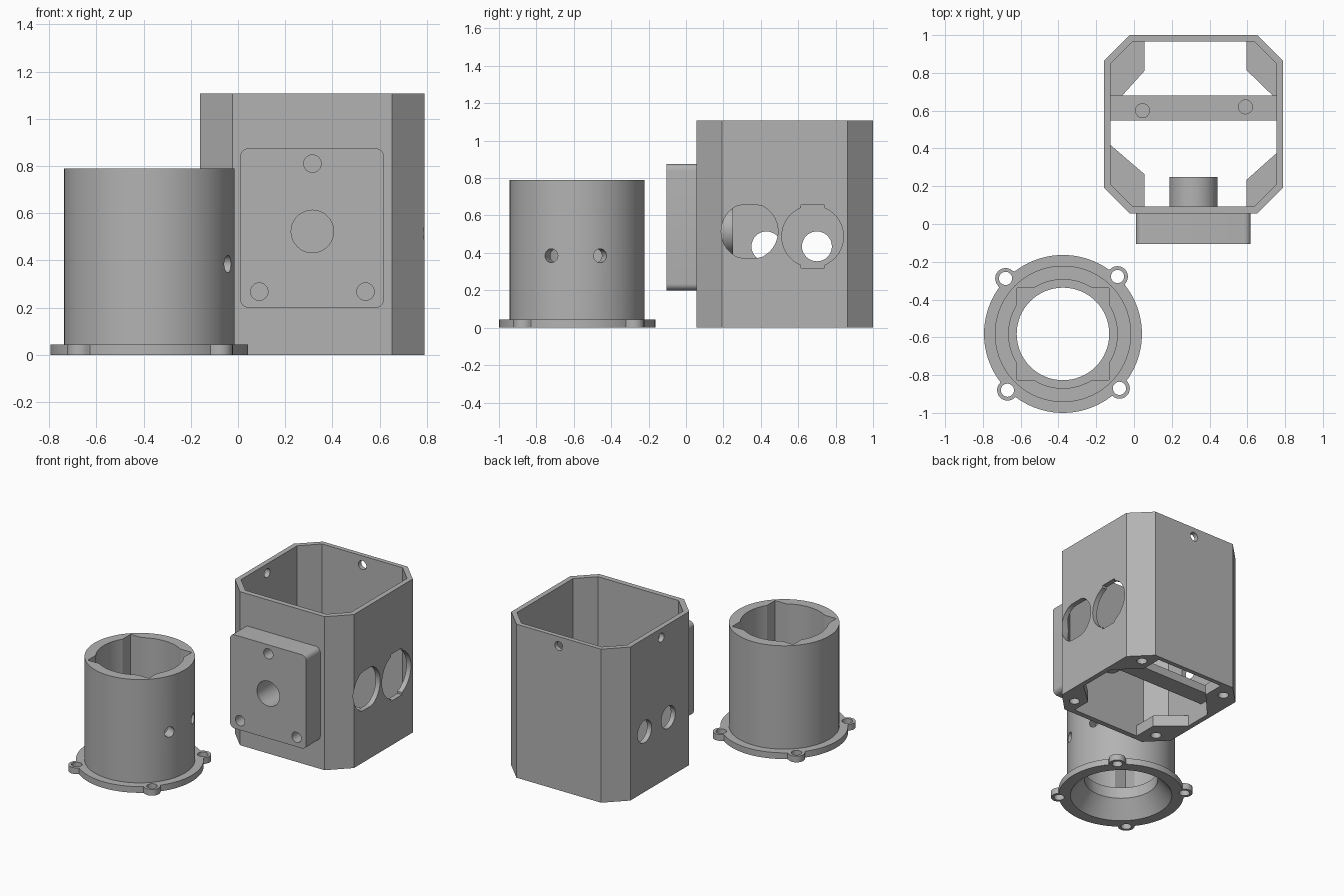
import bpy, bmesh, math
from math import cos, sin, pi

if "Cube" in bpy.data.objects:
    bpy.data.objects.remove(bpy.data.objects["Cube"])

grey = bpy.data.materials.new("plain_grey")
grey.diffuse_color = (0.45, 0.45, 0.45, 1)
grey.use_nodes = True
grey.node_tree.nodes["Principled BSDF"].inputs["Base Color"].default_value = grey.diffuse_color


def prism(name, pts, a, b, axis="z"):
    """Extrude a 2D outline from a to b along an axis."""
    place = {"z": lambda u, v, w: (u, v, w),
             "y": lambda u, v, w: (u, w, v),
             "x": lambda u, v, w: (w, u, v)}[axis]
    bm = bmesh.new()
    low = [bm.verts.new(place(u, v, a)) for u, v in pts]
    top = [bm.verts.new(place(u, v, b)) for u, v in pts]
    bm.faces.new(low)
    bm.faces.new(top)
    n = len(pts)
    for i in range(n):
        j = (i + 1) % n
        bm.faces.new((low[i], low[j], top[j], top[i]))
    bmesh.ops.recalc_face_normals(bm, faces=bm.faces)
    me = bpy.data.meshes.new(name)
    bm.to_mesh(me)
    bm.free()
    me.materials.append(grey)
    ob = bpy.data.objects.new(name, me)
    bpy.context.collection.objects.link(ob)
    return ob


def circle(u, v, r, n=32):
    return [(u + r * cos(2 * pi * i / n), v + r * sin(2 * pi * i / n)) for i in range(n)]


def rect(u0, u1, v0, v1):
    return [(u0, v0), (u1, v0), (u1, v1), (u0, v1)]


def octagon(x0, x1, y0, y1, c):
    return [(x0 + c, y0), (x1 - c, y0), (x1, y0 + c), (x1, y1 - c),
            (x1 - c, y1), (x0 + c, y1), (x0, y1 - c), (x0, y0 + c)]


def rounded(x0, x1, y0, y1, r, n=6):
    pts = []
    for k, (u, v) in enumerate([(x1 - r, y1 - r), (x0 + r, y1 - r),
                                (x0 + r, y0 + r), (x1 - r, y0 + r)]):
        for i in range(n + 1):
            t = pi / 2 * (k + i / n)
            pts.append((u + r * cos(t), v + r * sin(t)))
    return pts


def combine(ob, tool, op="DIFFERENCE"):
    """Apply a boolean and discard the tool."""
    m = ob.modifiers.new("cut", "BOOLEAN")
    m.operation, m.solver, m.object = op, "EXACT", tool
    bpy.context.view_layer.objects.active = ob
    bpy.ops.object.modifier_apply(modifier=m.name)
    bpy.data.objects.remove(tool)


def cut(ob, pts, a, b, axis="z"):
    combine(ob, prism("cutter", pts, a, b, axis))


def add(ob, pts, a, b, axis="z"):
    combine(ob, prism("addition", pts, a, b, axis), "UNION")


def smooth(ob):
    bpy.ops.object.select_all(action="DESELECT")
    ob.select_set(True)
    bpy.context.view_layer.objects.active = ob
    bpy.ops.object.shade_smooth_by_angle(angle=math.radians(30))


# Eight-sided housing shell
housing = prism("housing", octagon(-0.16, 0.79, 0.055, 1.0, 0.137), 0, 1.107)
cut(housing, octagon(-0.124, 0.754, 0.093, 0.967, 0.118), -0.1, 1.3)

# Openings in the right wall: notched circle, and circle with flats
cut(housing, circle(0.677, 0.488, 0.165, 48), 0.7, 0.9, "x")
cut(housing, rect(0.615, 0.74, 0.32, 0.657), 0.7, 0.9, "x")
flat = [(u, max(0.374, min(0.655, v))) for u, v in circle(0.34, 0.515, 0.152, 40)]
flat = [p for i, p in enumerate(flat)
        if not (p[1] in (0.374, 0.655) and flat[i - 1][1] == p[1]
                and flat[(i + 1) % 40][1] == p[1])]
cut(housing, flat, 0.7, 0.9, "x")

# Cable holes in the left wall, small screw holes near the rim
for y in (0.43, 0.70):
    cut(housing, circle(y, 0.435, 0.08), -0.3, -0.05, "x")
cut(housing, circle(0.51, 1.04, 0.032, 24), -0.3, -0.05, "x")
cut(housing, circle(0.315, 1.04, 0.032, 24), 0.9, 1.1, "y")
cut(housing, circle(0.315, 0.523, 0.11), 0.0, 0.15, "y")

# Corner gussets with screw holes underneath
corners = {
    "front_left": ([(-0.13, 0.423), (0.055, 0.264), (0.055, 0.085),
                    (-0.01, 0.085), (-0.13, 0.205)], (-0.04, 0.18)),
    "front_right": ([(0.76, 0.38), (0.595, 0.233), (0.595, 0.085),
                     (0.64, 0.085), (0.76, 0.205)], (0.67, 0.18)),
    "back_left": ([(-0.13, 0.605), (0.055, 0.81), (0.055, 0.975),
                   (-0.01, 0.975), (-0.13, 0.855)], (-0.04, 0.88)),
    "back_right": ([(0.76, 0.655), (0.595, 0.815), (0.595, 0.975),
                    (0.64, 0.975), (0.76, 0.855)], (0.67, 0.88)),
}
for name, (pts, (hx, hy)) in corners.items():
    gusset = prism(name + "_gusset", pts, 0, 0.08)
    cut(gusset, circle(hx, hy, 0.035, 24), -0.1, 0.065)
    smooth(gusset)
smooth(housing)

# Crossbar inside the housing with two blind holes
bar = prism("crossbar", rect(-0.135, 0.765, 0.548, 0.68), 0.11, 0.17)
for x, y in ((0.045, 0.6), (0.59, 0.62)):
    cut(bar, circle(x, y, 0.037, 24), 0.13, 0.3)
smooth(bar)

# Front mounting block with rear boss, blind bore and screw holes
block = prism("mounting_block", rounded(0.01, 0.618, 0.2, 0.875, 0.035), -0.105, 0.06, "y")
add(block, circle(0.315, 0.523, 0.128, 48), 0.03, 0.25, "y")
cut(block, circle(0.315, 0.523, 0.09, 40), -0.2, 0.2, "y")
for x, z in ((0.315, 0.81), (0.09, 0.268), (0.54, 0.268)):
    cut(block, circle(x, z, 0.037, 24), -0.2, 0.03, "y")
smooth(block)

# Round socket: flange with four ears, then the tube
cx, cy = -0.376, -0.582
socket = prism("round_socket", circle(cx, cy, 0.418, 96), 0, 0.045)
ears = [(-0.68, -0.288), (-0.087, -0.278), (-0.67, -0.88), (-0.077, -0.87)]
for ex, ey in ears:
    dx, dy = ex - cx, ey - cy
    d = math.hypot(dx, dy)
    dx, dy = dx / d, dy / d
    # ear outline: rounded tip with a root widening into the flange
    t0 = math.atan2(dy, dx)
    tip = [(ex + 0.055 * cos(t0 + t), ey + 0.055 * sin(t0 + t))
           for t in [pi * (i / 12 - 0.5) for i in range(13)]]
    root = [(ex - 0.06 * dx - s * 0.085 * dy, ey - 0.06 * dy + s * 0.085 * dx) for s in (1, -1)]
    add(socket, tip + root, 0, 0.045)
add(socket, circle(cx, cy, 0.361, 96), 0.02, 0.79)

# Bore: narrow throat, wide upper bore with square keyways, flared underside
cut(socket, circle(cx, cy, 0.245, 64), -0.1, 0.9)
cut(socket, circle(cx, cy, 0.288, 64), 0.2, 0.9)
cut(socket, rect(cx - 0.244, cx + 0.244, cy - 0.244, cy + 0.244), 0.2, 0.9)
bpy.ops.mesh.primitive_cone_add(vertices=64, radius1=0.358, radius2=0.244,
                                depth=0.144, location=(cx, cy, 0.048))
combine(socket, bpy.context.object)

# Ear holes and radial side holes
for ex, ey in ears:
    cut(socket, circle(ex, ey, 0.035, 24), -0.1, 0.2)
for a in (-22.5, 20):
    hole = prism("cutter", circle(0, 0.385, 0.037, 24), 0.2, 0.45, "x")
    hole.rotation_euler.z = math.radians(a)
    hole.location = (cx, cy, 0)
    bpy.context.view_layer.update()
    combine(socket, hole)
smooth(socket)
